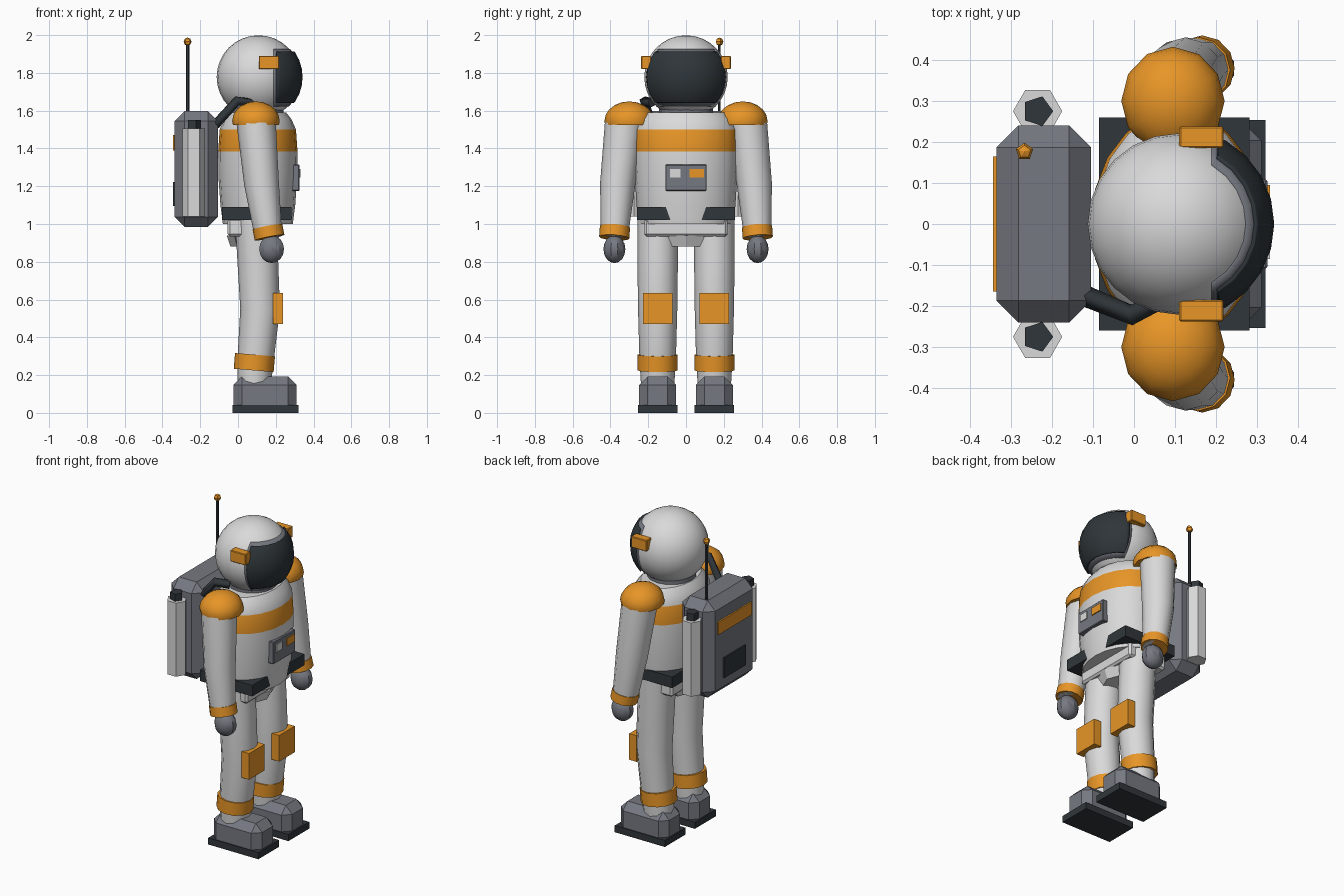
import bpy, bmesh, math
from mathutils import Vector, Matrix

cube = bpy.data.objects.get("Cube")
if cube:
    bpy.data.objects.remove(cube, do_unlink=True)


def material(name, rgb):
    m = bpy.data.materials.new(name)
    m.use_nodes = True
    m.diffuse_color = (*rgb, 1)
    m.node_tree.nodes["Principled BSDF"].inputs["Base Color"].default_value = (*rgb, 1)
    return m


WHITE = material("suit white", (0.70, 0.70, 0.70))
ORANGE = material("trim orange", (0.80, 0.30, 0.02))
GREY = material("equipment grey", (0.18, 0.19, 0.22))
DARK = material("rubber dark", (0.03, 0.037, 0.043))
VISOR = material("visor glass", (0.028, 0.036, 0.042))


def finish(name, bm, mat, smooth=None):
    """Turn a bmesh into an object, optionally smoothed below an angle."""
    bmesh.ops.recalc_face_normals(bm, faces=bm.faces[:])
    mesh = bpy.data.meshes.new(name)
    bm.to_mesh(mesh)
    bm.free()
    ob = bpy.data.objects.new(name, mesh)
    bpy.context.collection.objects.link(ob)
    mesh.materials.append(mat)
    if smooth:
        bpy.ops.object.select_all(action="DESELECT")
        ob.select_set(True)
        bpy.context.view_layer.objects.active = ob
        bpy.ops.object.shade_smooth_by_angle(angle=math.radians(smooth))
    return ob


def box(name, lo, hi, mat, chamfer=0.0, keep_base=False):
    """Box between two corners with optional chamfered edges."""
    lo, hi = Vector(lo), Vector(hi)
    bm = bmesh.new()
    bmesh.ops.create_cube(bm, size=1)
    bmesh.ops.scale(bm, vec=hi - lo, verts=bm.verts)
    bmesh.ops.translate(bm, vec=(lo + hi) / 2, verts=bm.verts)
    if chamfer:
        edges = [e for e in bm.edges
                 if not keep_base or max(v.co.z for v in e.verts) > lo.z + 0.001]
        bmesh.ops.bevel(bm, geom=edges, offset=chamfer, segments=1, affect="EDGES")
    return finish(name, bm, mat)


def loft(name, rings, mat, sides=12, smooth=40, tilt=True):
    """Skin rings of (centre, rx, ry); tilt sets them square to the overall axis."""
    bm = bmesh.new()
    axis = Vector(rings[-1][0]) - Vector(rings[0][0])
    turn = Vector((0, 0, 1)).rotation_difference(axis if axis.z > 0 else -axis)
    loops = []
    for centre, rx, ry in rings:
        loop = []
        for i in range(sides):
            a = math.tau * i / sides
            p = Vector((rx * math.cos(a), ry * math.sin(a), 0))
            loop.append(bm.verts.new(Vector(centre) + (turn @ p if tilt else p)))
        loops.append(loop)
    for a, b in zip(loops, loops[1:]):
        for i in range(sides):
            j = (i + 1) % sides
            bm.faces.new((a[i], a[j], b[j], b[i]))
    bm.faces.new(loops[0])
    bm.faces.new(loops[-1])
    return finish(name, bm, mat, smooth)


def tube(name, a, b, r, mat, sides=12, smooth=40):
    return loft(name, [(a, r, r), (b, r, r)], mat, sides, smooth)


def ball(name, centre, radii, mat, u=16, v=10, smooth=60, cuts=(), shell=0.0):
    """Ellipsoid, trimmed by (point, outward normal) planes, optionally a shell."""
    bm = bmesh.new()
    bmesh.ops.create_uvsphere(bm, u_segments=u, v_segments=v, radius=1)
    bmesh.ops.transform(bm, verts=bm.verts,
                        matrix=Matrix.Translation(centre) @ Matrix.Diagonal((*radii, 1)))
    for point, normal in cuts:
        res = bmesh.ops.bisect_plane(bm, geom=bm.verts[:] + bm.edges[:] + bm.faces[:],
                                     plane_co=point, plane_no=normal, clear_outer=True)
        if not shell:
            edges = [g for g in res["geom_cut"] if isinstance(g, bmesh.types.BMEdge)]
            bmesh.ops.edgeloop_fill(bm, edges=edges)
    ob = finish(name, bm, mat, smooth)
    if shell:
        mod = ob.modifiers.new("thickness", "SOLIDIFY")
        mod.thickness = shell
        mod.offset = -1
    return ob


# Helmet, visor with its frame, and neck ring
HEAD = (0.108, 0, 1.778)
ball("helmet", HEAD, (0.221,) * 3, WHITE, 24, 16)


def face_cuts(x, low, high):
    return [((x, 0, 0), (-1, 0, 0)), ((0, 0, low), (0, 0, -1)), ((0, 0, high), (0, 0, 1))]


ball("visor_frame", HEAD, (0.225,) * 3, GREY, 24, 16, cuts=face_cuts(0.19, 1.622, 1.927), shell=0.01)
ball("visor", HEAD, (0.234,) * 3, VISOR, 24, 16, cuts=face_cuts(0.205, 1.64, 1.912), shell=0.02)
tube("neck_ring", (0.1, 0, 1.56), (0.1, 0, 1.635), 0.142, GREY, 16)

# Torso with a chest band coloured by height
profile = [(1.0, 0.185, 0.25), (1.1, 0.198, 0.262), (1.24, 0.208, 0.27), (1.385, 0.21, 0.276),
           (1.5, 0.202, 0.272), (1.555, 0.178, 0.25), (1.59, 0.15, 0.215)]
torso = loft("torso", [((0.105, 0, z), rx, ry) for z, rx, ry in profile], WHITE, 20)
torso.data.materials.append(ORANGE)
for f in torso.data.polygons:
    if 1.385 < f.center.z < 1.5:
        f.material_index = 1

# Belt and pelvis
box("belt", (-0.085, -0.26, 1.02), (0.282, 0.26, 1.09), DARK)
box("pelvis", (-0.055, -0.22, 0.935), (0.215, 0.22, 1.03), WHITE, 0.012)
loft("pelvis_base", [((0.08, 0, 0.88), 0.12, 0.12), ((0.08, 0, 0.94), 0.14, 0.21)], WHITE, 8, 20)

# Chest control panel
box("chest_panel", (0.27, -0.109, 1.175), (0.325, 0.109, 1.315), GREY, 0.004)
box("white_button", (0.322, -0.085, 1.245), (0.331, -0.028, 1.292), WHITE)
box("orange_button", (0.322, 0.018, 1.245), (0.331, 0.095, 1.292), ORANGE)

# Paired limbs and equipment
for side, s in (("left", 1), ("right", -1)):
    y = 0.15 * s

    # Leg, cuff, knee pad and boot
    loft(side + "_leg", [((0.085, y, 0.14), 0.088, 0.088), ((0.095, y, 0.3), 0.097, 0.097),
                         ((0.117, y, 0.55), 0.105, 0.104), ((0.105, y, 0.8), 0.108, 0.107),
                         ((0.092, y, 1.03), 0.108, 0.108)], WHITE)
    tube(side + "_leg_cuff", (0.083, y, 0.225), (0.09, y, 0.308), 0.106, ORANGE)
    box(side + "_knee_pad", (0.185, y - 0.078, 0.47), (0.237, y + 0.078, 0.635), ORANGE)
    box(side + "_boot", (-0.025, y - 0.098, 0.04), (0.311, y + 0.098, 0.192), GREY, 0.045, True)
    box(side + "_sole", (-0.03, y - 0.104, 0), (0.32, y + 0.104, 0.042), DARK)

    # Arm, wrist cuff, hand and shoulder pad
    loft(side + "_arm", [((0.162, 0.38 * s, 0.93), 0.072, 0.072),
                         ((0.125, 0.362 * s, 1.21), 0.092, 0.093),
                         ((0.096, 0.325 * s, 1.54), 0.104, 0.104)], WHITE)
    tube(side + "_wrist_cuff", (0.167, 0.38 * s, 0.928), (0.156, 0.376 * s, 0.985), 0.08, ORANGE)
    ball(side + "_hand", (0.178, 0.379 * s, 0.867), (0.069, 0.058, 0.074), GREY, 10, 8, 30)
    ball(side + "_shoulder_pad", (0.095, 0.3 * s, 1.545), (0.126, 0.132, 0.104), ORANGE, 12, 10, 40,
         cuts=[((0.095, 0.3 * s, 1.525), (0, 0, -1))])

    # Helmet side lamp
    lamp = box(side + "_helmet_lamp", (0.11, min(0.185 * s, 0.238 * s), 1.82),
               (0.218, max(0.185 * s, 0.238 * s), 1.89), ORANGE, 0.004)

    # Air tank and valve beside the backpack
    tube(side + "_air_tank", (-0.235, 0.275 * s, 1.04), (-0.235, 0.275 * s, 1.505), 0.06, WHITE, 6, 20)
    tube(side + "_tank_valve", (-0.235, 0.275 * s, 1.5), (-0.235, 0.275 * s, 1.55), 0.038, DARK, 5, 20)

# Backpack with rear plates
box("backpack", (-0.335, -0.24, 0.985), (-0.105, 0.24, 1.597), GREY, 0.053)
box("backpack_stripe", (-0.344, -0.165, 1.39), (-0.335, 0.165, 1.47), ORANGE)
box("backpack_vent", (-0.344, -0.108, 1.095), (-0.335, 0.108, 1.222), DARK)

# Antenna
tube("antenna", (-0.267, 0.176, 1.55), (-0.267, 0.176, 1.965), 0.009, DARK, 6, 20)
ball("antenna_tip", (-0.267, 0.176, 1.965), (0.022,) * 3, ORANGE, 5, 4, 10)

# Air hose from the backpack to the helmet
curve = bpy.data.curves.new("air_hose", "CURVE")
curve.dimensions = "3D"
curve.bevel_depth = 0.026
curve.bevel_resolution = 0
curve.use_fill_caps = True
path = [(-0.12, -0.175, 1.525), (-0.005, -0.222, 1.652), (0.07, -0.18, 1.64)]
spline = curve.splines.new("POLY")
spline.points.add(len(path) - 1)
for point, co in zip(spline.points, path):
    point.co = (*co, 1)
curve.materials.append(DARK)
bpy.context.collection.objects.link(bpy.data.objects.new("air_hose", curve))
